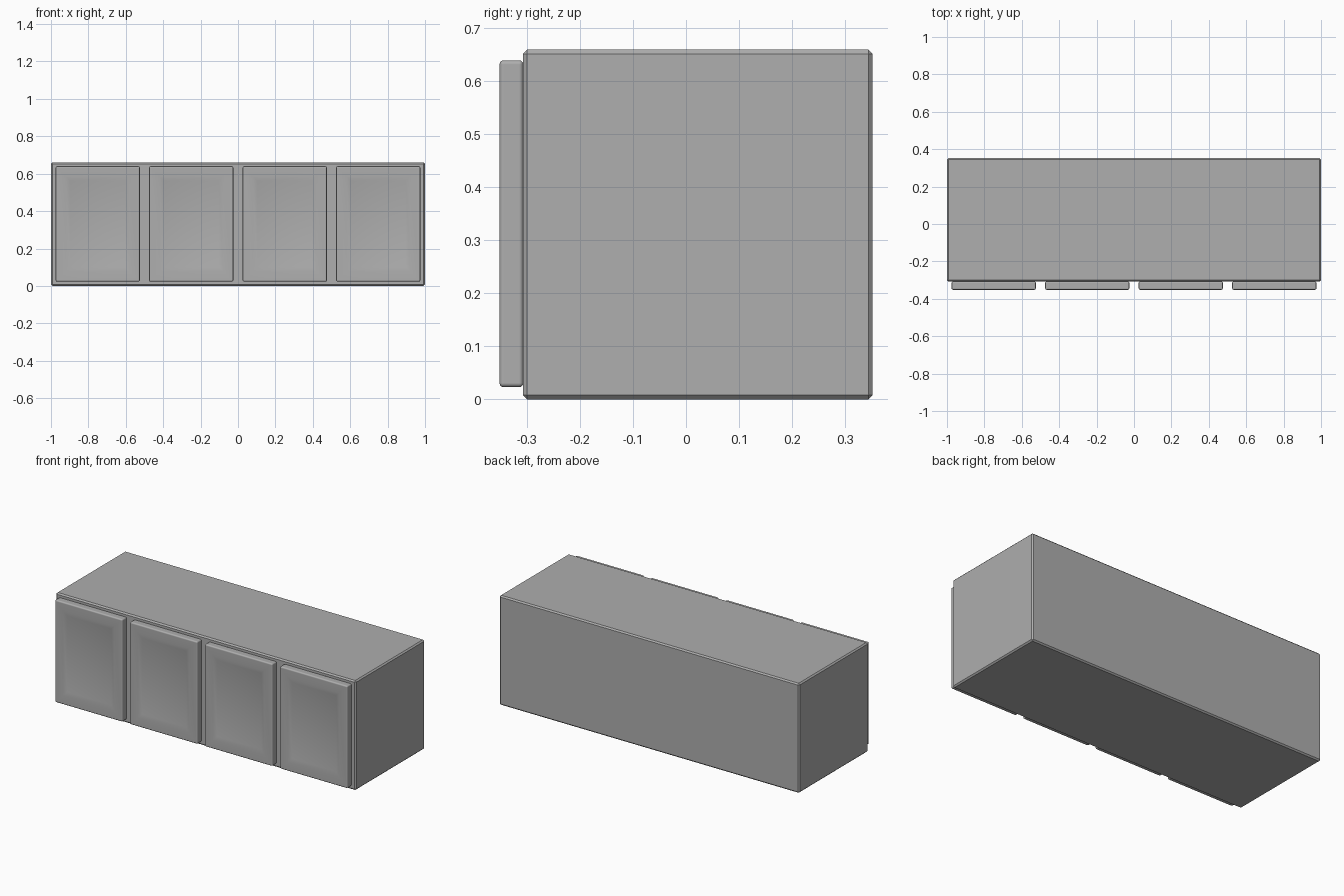
import bpy
import bmesh
from mathutils import Vector

cube = bpy.data.objects.get("Cube")
if cube:
    bpy.data.objects.remove(cube, do_unlink=True)

# One plain grey finish
grey = bpy.data.materials.new("plain_grey")
grey.use_nodes = True
colour = (0.425, 0.425, 0.425, 1)
grey.diffuse_color = colour
grey.node_tree.nodes["Principled BSDF"].inputs["Base Color"].default_value = colour


def box(bm, low, high):
    """Add an axis-aligned box between two corners."""
    low, high = Vector(low), Vector(high)
    verts = bmesh.ops.create_cube(bm, size=1)["verts"]
    for v in verts:
        v.co = (low + high) / 2 + v.co * (high - low)


def finish(bm, name, location, radius, segments):
    """Make an object with bevelled outer edges; several segments shade smooth."""
    mesh = bpy.data.meshes.new(name)
    bm.to_mesh(mesh)
    bm.free()
    mesh.materials.append(grey)
    obj = bpy.data.objects.new(name, mesh)
    obj.location = location
    bpy.context.collection.objects.link(obj)
    bevel = obj.modifiers.new("bevelled_edges", "BEVEL")
    bevel.width = radius
    bevel.segments = segments
    bevel.limit_method = "ANGLE"
    bevel.angle_limit = 1.0
    if segments > 1:
        bevel.harden_normals = True
        mesh.shade_smooth()


# Cabinet body with a crisp chamfer
BACK, FRONT, HEIGHT = 0.352, -0.308, 0.66
bm = bmesh.new()
box(bm, (-1, FRONT, 0), (1, BACK, HEIGHT))
finish(bm, "cabinet_body", (0, 0, 0), 0.008, 1)

# Door panels with a shallow sunken field
WIDTH, LOW, HIGH, THICK = 0.45, 0.023, 0.64, 0.045


def door(name, x):
    bm = bmesh.new()
    box(bm, (-WIDTH / 2, -THICK, LOW), (WIDTH / 2, 0, HIGH))
    bm.normal_update()
    face = min(bm.faces, key=lambda f: f.calc_center_median().y)
    bmesh.ops.inset_region(bm, faces=[face], thickness=0.076)
    bmesh.ops.inset_region(bm, faces=[face], thickness=0.035, depth=-0.007)
    finish(bm, name, (x, FRONT + 0.001, 0), 0.008, 3)


for side, sign in (("right", -1), ("left", 1)):
    for place, x in (("outer", 0.75), ("inner", 0.25)):
        door(f"{side}_{place}_door", sign * x)
